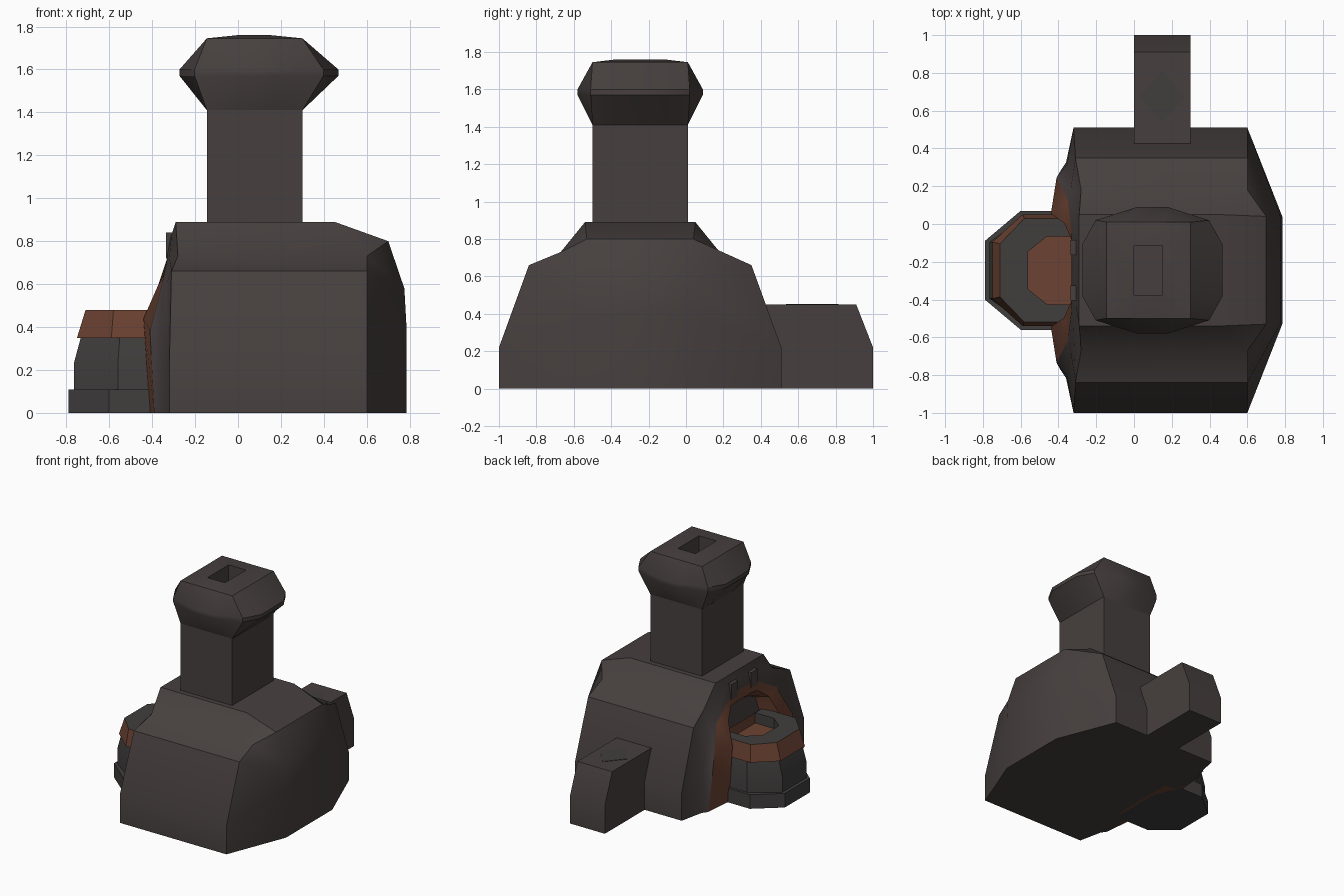
import bpy, bmesh, math

cube = bpy.data.objects.get("Cube")
if cube:
    bpy.data.objects.remove(cube, do_unlink=True)

MID_Y = -0.245  # symmetry line of the furnace


def material(name, rgb):
    m = bpy.data.materials.new(name)
    m.use_nodes = True
    m.diffuse_color = (*rgb, 1)
    m.node_tree.nodes["Principled BSDF"].inputs["Base Color"].default_value = (*rgb, 1)
    return m


stone = material("dark stone", (0.062, 0.051, 0.049))
copper = material("brown copper", (0.15, 0.055, 0.032))
iron = material("grey iron", (0.052, 0.049, 0.048))


def loft(name, rings, mats, bands=None):
    """Skin a row of equal rings, close both ends with strips, give each band a material."""
    bm = bmesh.new()
    rows = [[bm.verts.new(p) for p in ring] for ring in rings]
    n = len(rows[0])
    for k, (a, b) in enumerate(zip(rows, rows[1:])):
        for i in range(n):
            j = (i + 1) % n
            f = bm.faces.new((a[i], a[j], b[j], b[i]))
            f.material_index = bands[k] if bands else 0
    for row in (rows[0], rows[-1]):
        for i in range(n // 2 - 1):
            bm.faces.new((row[i], row[i + 1], row[n - 2 - i], row[n - 1 - i]))
    bmesh.ops.remove_doubles(bm, verts=bm.verts, dist=0.0001)
    bmesh.ops.recalc_face_normals(bm, faces=bm.faces)
    mesh = bpy.data.meshes.new(name)
    bm.to_mesh(mesh)
    bm.free()
    for m in mats:
        mesh.materials.append(m)
    ob = bpy.data.objects.new(name, mesh)
    bpy.context.collection.objects.link(ob)
    bpy.ops.object.select_all(action='DESELECT')
    ob.select_set(True)
    bpy.context.view_layer.objects.active = ob
    bpy.ops.object.shade_smooth_by_angle(angle=math.radians(30))
    return ob


def arch(half):
    """Mirror a half outline of (x, half width, z) into a full ring."""
    return ([(x, MID_Y + h, z) for x, h, z in half]
            + [(x, MID_Y - h, z) for x, h, z in reversed(half)])


def box(name, x0, x1, y0, y1, z0, z1, mat):
    return loft(name, [[(x0, y0, z), (x1, y0, z), (x1, y1, z), (x0, y1, z)]
                       for z in (z0, z1)], [mat])


# Furnace body: recessed mouth, copper arch, stone rim, main hull, tapered end
recess = [(-.28, .27, 0), (-.28, .27, .44), (-.27, .22, .58), (-.27, .14, .62), (-.27, .07, .63)]
copper_in = [(-.41, .3, 0), (-.44, .3, .44), (-.37, .25, .6), (-.33, .16, .67), (-.33, .08, .68)]
copper_out = [(-.39, .525, 0), (-.41, .49, .38), (-.35, .37, .62), (-.33, .2, .72), (-.33, .1, .76)]
rim = [(-.36, .57, 0), (-.355, .56, .3), (-.335, .43, .6), (-.32, .29, .72), (-.31, .18, .83)]
profile = [(.755, 0), (.755, .22), (.595, .66), (.425, .73), (.295, .89)]
left_end = [(x, h, z) for x, (h, z) in zip((-.32, -.32, -.31, -.28, -.29), profile)]
right_end = [(x, h, z) for x, (h, z) in zip((.6, .6, .6, .6, .45), profile)]
nose = [(x, .285, z) for x, z in ((.785, 0), (.785, .4), (.775, .58), (.7, .8), (.7, .8))]
loft("furnace_body",
     [arch(h) for h in (recess, copper_in, copper_out, rim, left_end, right_end, nose)],
     [stone, copper], [1, 1, 0, 0, 0, 0])

# Small blocks on the crown of the arch
for side, label in ((1, "back"), (-1, "front")):
    y = MID_Y + side * .12
    box("arch_block_" + label, -.335, -.28, y - .04, y + .04, .72, .84, stone)


# Basin in front of the mouth
def basin_ring(z, front, mid, half_mid, half_front):
    half = [(-.3, half_mid), (mid, half_mid), (front, half_front)]
    return ([(x, MID_Y + h, z) for x, h in half]
            + [(x, MID_Y - h, z) for x, h in reversed(half)])


loft("basin_base", [basin_ring(z, -.79, -.6, .315, .155) for z in (0, .11)], [iron])
loft("basin_wall", [basin_ring(.1, -.765, -.56, .295, .15),
                    basin_ring(.23, -.765, -.56, .295, .15),
                    basin_ring(.36, -.73, -.55, .275, .145)], [iron])
loft("basin_band", [basin_ring(.35, -.75, -.59, .295, .15),
                    basin_ring(.48, -.71, -.58, .275, .14),
                    basin_ring(.48, -.56, -.46, .18, .1),
                    basin_ring(.4, -.56, -.46, .18, .1)],
     [copper, iron], [0, 1, 1])


# Chimney with flared cap and a slot in the top
def cap_ring(cx, z, max_x=1, max_y=1):
    quarter = [(.37, .14), (.3, .265), (.08, .335)]
    full = (quarter + [(-x, y) for x, y in reversed(quarter)]
            + [(-x, -y) for x, y in quarter] + [(x, -y) for x, y in reversed(quarter)])
    clamp = lambda v, m: max(-m, min(m, v))
    return [(cx + clamp(x, max_x), MID_Y + clamp(y, max_y), z) for x, y in full]


shaft = (.2225, .255)
slot = (.075, .13)
box("chimney_shaft", -.145, .3, -.5, .01, .75, 1.42, stone)
loft("chimney_cap", [cap_ring(.0775, 1.41, *shaft), cap_ring(.0975, 1.57),
                     cap_ring(.0975, 1.6), cap_ring(.0775, 1.745, *shaft),
                     cap_ring(.075, 1.76, *slot), cap_ring(.075, 1.55, *slot)], [stone])

# Rear extension with a diamond plate on top
side = [(.3, 0), (1, 0), (1, .22), (.91, .45), (.6, .45), (.3, .45)]
loft("rear_extension", [[(x, y, z) for y, z in side] for x in (0, .3)], [stone])
loft("diamond_plate", [[(.15 + dx, .675 + dy, z) for dx, dy in
                        ((.12, 0), (0, .14), (-.12, 0), (0, -.14))]
                       for z in (.449, .453)], [iron])
